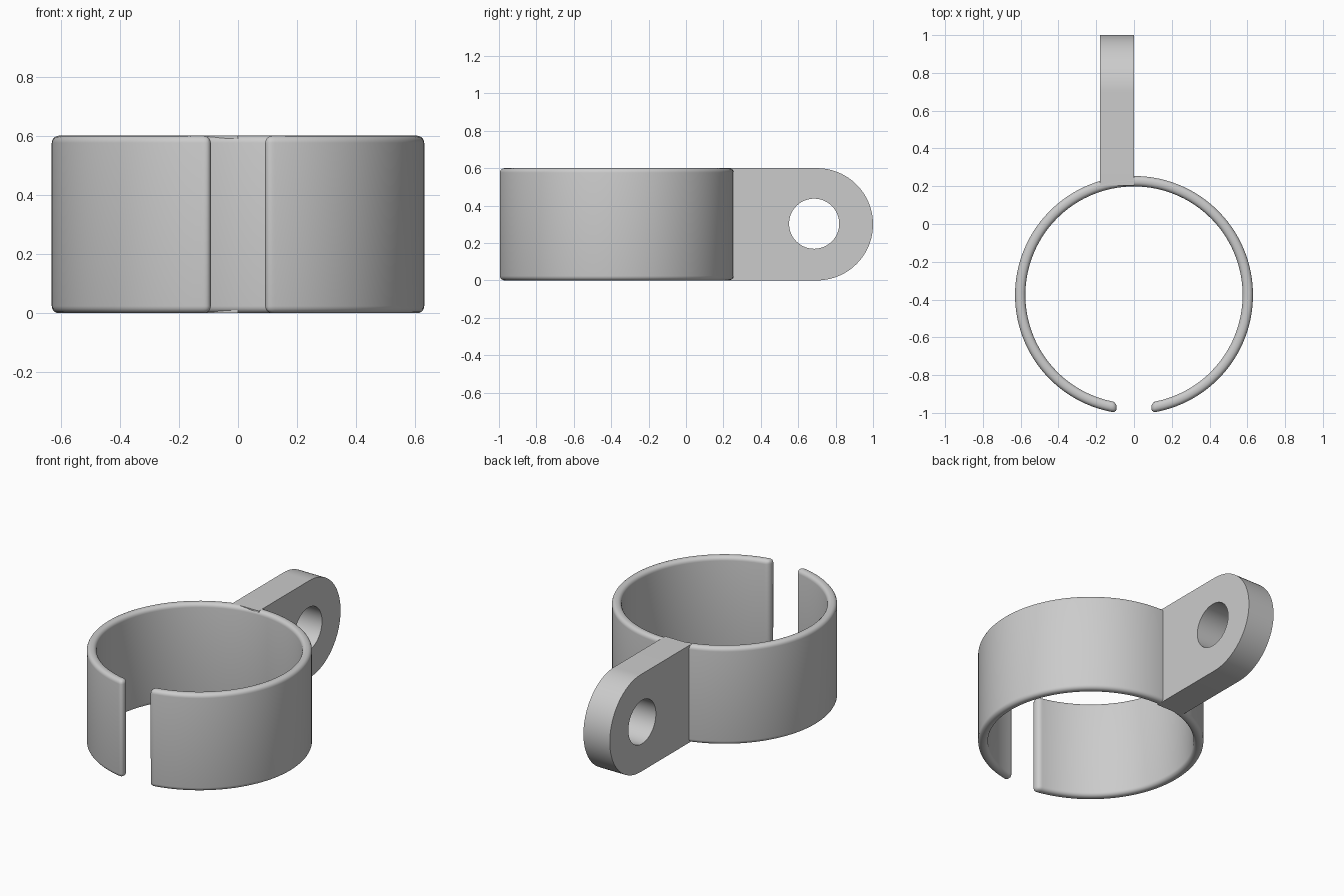
import bpy
import bmesh
from math import asin, cos, sin, pi, radians

if "Cube" in bpy.data.objects:
    bpy.data.objects.remove(bpy.data.objects["Cube"])

HEIGHT = 0.6
RING_Y = -0.376
OUTER, INNER = 0.63, 0.575
HALF_GAP = 0.092

grey = bpy.data.materials.new("grey")
grey.use_nodes = True
colour = (0.6, 0.6, 0.6, 1)
grey.diffuse_color = colour
grey.node_tree.nodes["Principled BSDF"].inputs["Base Color"].default_value = colour


def extruded(name, profile, direction):
    """Closed solid from a flat outline pushed along a direction."""
    bm = bmesh.new()
    face = bm.faces.new([bm.verts.new(p) for p in profile])
    result = bmesh.ops.extrude_face_region(bm, geom=[face])
    moved = [v for v in result["geom"] if isinstance(v, bmesh.types.BMVert)]
    bmesh.ops.translate(bm, verts=moved, vec=direction)
    bmesh.ops.recalc_face_normals(bm, faces=bm.faces)
    mesh = bpy.data.meshes.new(name)
    bm.to_mesh(mesh)
    bm.free()
    mesh.materials.append(grey)
    obj = bpy.data.objects.new(name, mesh)
    bpy.context.collection.objects.link(obj)
    return obj


def smooth(obj, angle):
    bpy.ops.object.select_all(action="DESELECT")
    obj.select_set(True)
    bpy.context.view_layer.objects.active = obj
    bpy.ops.object.shade_smooth_by_angle(angle=radians(angle))


def apply_modifiers(obj):
    graph = bpy.context.evaluated_depsgraph_get()
    mesh = bpy.data.meshes.new_from_object(obj.evaluated_get(graph))
    obj.modifiers.clear()
    obj.data = mesh


# Split ring: a strip of wall sections from one side of the front gap to the other
STEPS = 112
bm = bmesh.new()
sections = []
for i in range(STEPS + 1):
    section = []
    for radius, z in ((OUTER, 0), (OUTER, HEIGHT), (INNER, HEIGHT), (INNER, 0)):
        start = asin(HALF_GAP / radius)
        a = start + (2 * pi - 2 * start) * i / STEPS
        section.append(bm.verts.new((radius * sin(a), RING_Y - radius * cos(a), z)))
    sections.append(section)
for a, b in zip(sections, sections[1:]):
    for k in range(4):
        n = (k + 1) % 4
        bm.faces.new((a[k], b[k], b[n], a[n]))
bm.faces.new(sections[0])
bm.faces.new(sections[-1])
bmesh.ops.recalc_face_normals(bm, faces=bm.faces)
mesh = bpy.data.meshes.new("split_ring")
bm.to_mesh(mesh)
bm.free()
mesh.materials.append(grey)
ring = bpy.data.objects.new("split_ring", mesh)
bpy.context.collection.objects.link(ring)

# Rounded rims and gap ends
bevel = ring.modifiers.new("rounded_edges", "BEVEL")
bevel.width = 0.024
bevel.segments = 5
bevel.limit_method = "ANGLE"
bevel.angle_limit = radians(40)
apply_modifiers(ring)
smooth(ring, 35)

# Mounting lug with a round end, rooted in the ring wall
LUG_LEFT, LUG_WIDTH = -0.18, 0.18
END = HEIGHT / 2
outline = [(LUG_LEFT, 0.203, 0)]
for i in range(49):
    a = -pi / 2 + pi * i / 48
    outline.append((LUG_LEFT, 1 - END + END * cos(a), END + END * sin(a)))
outline.append((LUG_LEFT, 0.203, HEIGHT))
lug = extruded("mounting_lug", outline, (LUG_WIDTH, 0, 0))

# Bolt hole through the lug
hole = [(-0.3, 0.685 + 0.134 * cos(2 * pi * i / 64), 0.303 + 0.134 * sin(2 * pi * i / 64))
        for i in range(64)]
cutter = extruded("hole_cutter", hole, (0.4, 0, 0))
cutter.hide_render = True
cut = lug.modifiers.new("bolt_hole", "BOOLEAN")
cut.operation = "DIFFERENCE"
cut.solver = "EXACT"
cut.object = cutter
apply_modifiers(lug)
bpy.data.objects.remove(cutter)
smooth(lug, 30)
